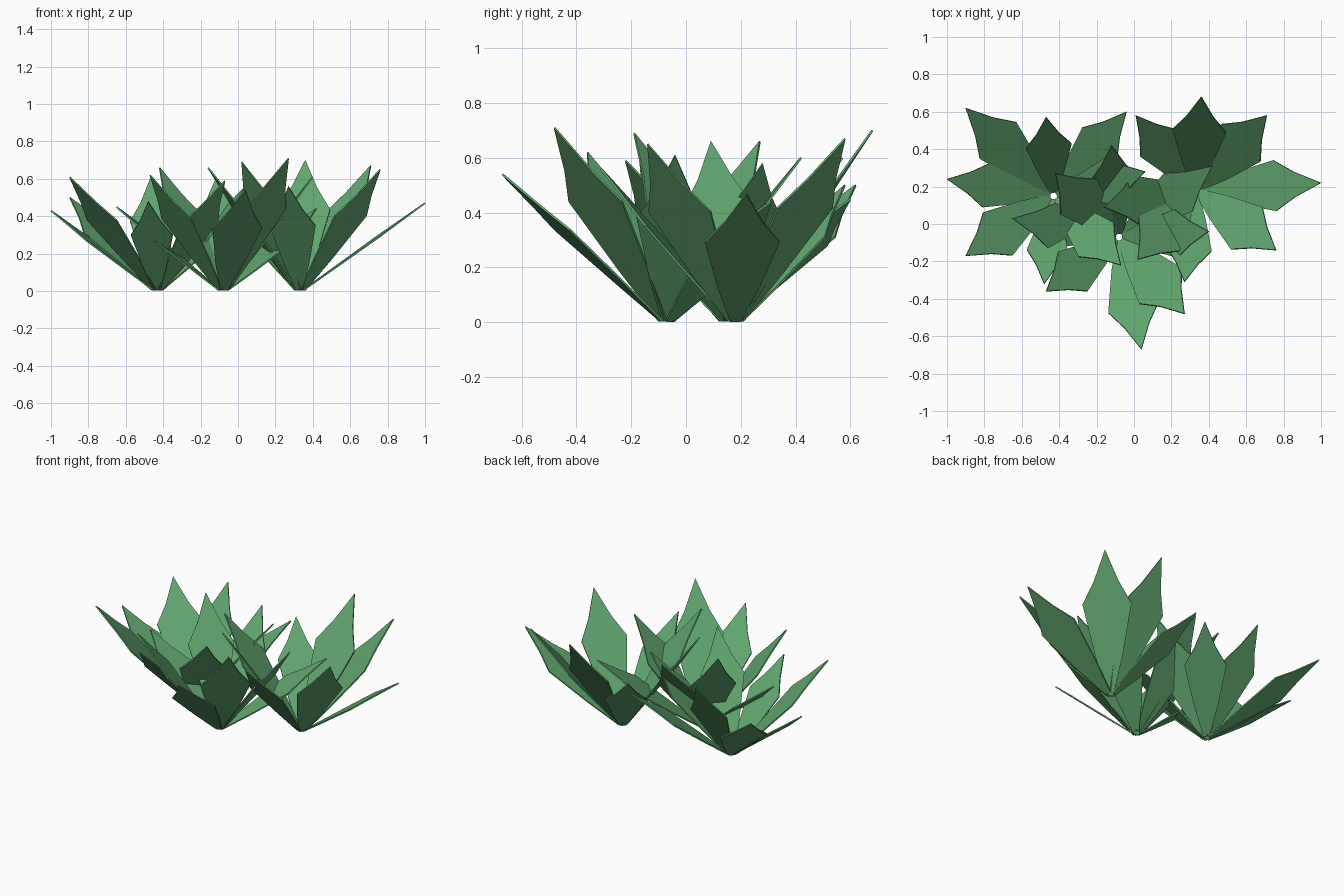
import bpy
import bmesh
from mathutils import Vector

# Remove the default cube
default_cube = bpy.data.objects.get("Cube")
if default_cube:
    bpy.data.objects.remove(default_cube, do_unlink=True)

# Leaf green material
LEAF_GREEN = (0.12, 0.38, 0.16, 1.0)
leaf_material = bpy.data.materials.new("leaf_green")
leaf_material.use_nodes = True
leaf_material.diffuse_color = LEAF_GREEN
shader = leaf_material.node_tree.nodes["Principled BSDF"]
shader.inputs["Base Color"].default_value = LEAF_GREEN
shader.inputs["Roughness"].default_value = 0.9

# Half outline of a leaf: fraction along its length, half width per length
LEAF_PROFILE = [(0, 0.025), (0.26, 0.095), (0.62, 0.17), (0.78, 0.085)]
LEAF_THICKNESS = 0.008
BASE_RADIUS = 0.02


def add_leaf(bm, centre, tip):
    """Add one flat pointed leaf that rises from the clump centre to its tip."""
    outward = Vector((tip.x - centre.x, tip.y - centre.y, 0)).normalized()
    base = centre + outward * BASE_RADIUS + Vector((0, 0, 0.005))
    stem = tip - base
    sideways = Vector((-outward.y, outward.x, 0)) * stem.length
    right = [base + stem * along - sideways * half for along, half in LEAF_PROFILE]
    left = [base + stem * along + sideways * half for along, half in LEAF_PROFILE]
    outline = right + [tip] + left[::-1]
    bm.faces.new([bm.verts.new(point) for point in outline])


def add_clump(name, centre, tips):
    """Build a clump of leaves as one object with a thin solid blade."""
    bm = bmesh.new()
    for tip in tips:
        add_leaf(bm, Vector(centre), Vector(tip))
    bm.normal_update()
    mesh = bpy.data.meshes.new(name)
    bm.to_mesh(mesh)
    bm.free()
    mesh.materials.append(leaf_material)
    clump = bpy.data.objects.new(name, mesh)
    bpy.context.collection.objects.link(clump)
    solid = clump.modifiers.new("blade_thickness", 'SOLIDIFY')
    solid.thickness = LEAF_THICKNESS
    solid.offset = 0
    return clump


# Right clump, leaf tips in order around the centre
add_clump("right_leaf_clump", (-0.43, 0.15, 0), [
    (-1.0, 0.24, 0.43),
    (-0.9, 0.62, 0.5),
    (-0.47, 0.57, 0.6),
    (-0.04, 0.6, 0.45),
    (0.06, 0.28, 0.58),
    (-0.07, -0.22, 0.59),
    (-0.48, -0.32, 0.48),
    (-0.9, -0.17, 0.61),
])

# Front clump
add_clump("front_leaf_clump", (-0.08, -0.07, 0), [
    (0.04, -0.67, 0.54),
    (0.27, -0.48, 0.71),
    (0.4, -0.04, 0.61),
    (0.42, 0.31, 0.44),
    (-0.12, 0.42, 0.6),
    (-0.42, 0.27, 0.66),
    (-0.65, 0.03, 0.45),
    (-0.47, -0.36, 0.62),
])

# Left clump
add_clump("left_leaf_clump", (0.33, 0.18, 0), [
    (1.0, 0.22, 0.47),
    (0.71, 0.58, 0.67),
    (0.36, 0.68, 0.7),
    (0.01, 0.58, 0.5),
    (-0.16, 0.09, 0.66),
    (0.02, -0.19, 0.69),
    (0.27, -0.31, 0.56),
    (0.76, -0.14, 0.65),
])
